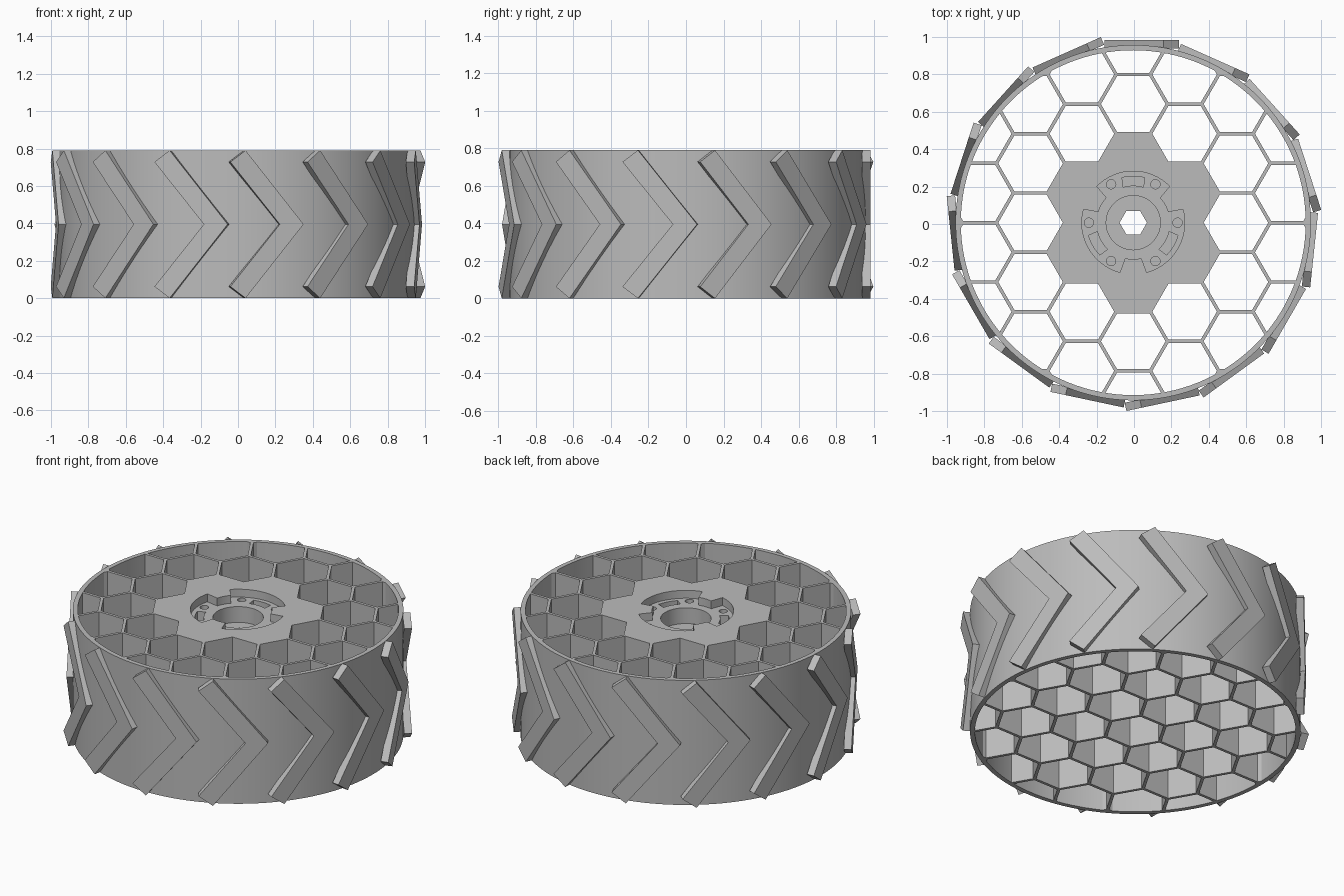
import bpy, bmesh
from math import cos, sin, radians, sqrt, hypot
from mathutils import Matrix, Vector

default = bpy.data.objects.get("Cube")
if default:
    bpy.data.objects.remove(default, do_unlink=True)

HEIGHT = 0.79
CENTRE = Vector((-0.004, 0.007, 0))
RIM_OUT, RIM_IN = 0.95, 0.922
PITCH, WALL = 0.317, 0.018
PLATE = 0.25          # thickness of the solid hub plate
POCKET = 0.05         # depth of the hub recess

grey = bpy.data.materials.new("light_grey")
grey.use_nodes = True
grey.diffuse_color = (0.5, 0.5, 0.5, 1)
grey.node_tree.nodes["Principled BSDF"].inputs["Base Color"].default_value = (0.5, 0.5, 0.5, 1)


def ring(radius, sides, cx=0, cy=0):
    return [(cx + radius * cos(radians(360 * i / sides)),
             cy + radius * sin(radians(360 * i / sides))) for i in range(sides)]


def arc(radius, start, end, steps=16):
    angles = [radians(start + (end - start) * i / steps) for i in range(steps + 1)]
    return [(radius * cos(a), radius * sin(a)) for a in angles]


def prism(bm, outline, low, high, matrix=Matrix()):
    """Extrude a flat outline between two heights."""
    a = [bm.verts.new(matrix @ Vector((x, y, low))) for x, y in outline]
    b = [bm.verts.new(matrix @ Vector((x, y, high))) for x, y in outline]
    bm.faces.new(a[::-1])
    bm.faces.new(b)
    for i in range(len(a)):
        j = (i + 1) % len(a)
        bm.faces.new((a[i], a[j], b[j], b[i]))


def make(name, bm):
    bmesh.ops.recalc_face_normals(bm, faces=bm.faces)
    mesh = bpy.data.meshes.new(name)
    bm.to_mesh(mesh)
    bm.free()
    mesh.materials.append(grey)
    obj = bpy.data.objects.new(name, mesh)
    bpy.context.collection.objects.link(obj)
    return obj


def solid(name, prisms):
    bm = bmesh.new()
    for outline, low, high in prisms:
        prism(bm, outline, low, high)
    return make(name, bm)


def combine(target, tool, operation):
    """Apply a boolean and throw the tool away."""
    mod = target.modifiers.new("cut", 'BOOLEAN')
    mod.operation, mod.solver, mod.object = operation, 'EXACT', tool
    graph = bpy.context.evaluated_depsgraph_get()
    mesh = bpy.data.meshes.new_from_object(target.evaluated_get(graph))
    target.modifiers.clear()
    target.data = mesh
    bpy.data.objects.remove(tool, do_unlink=True)


# Honeycomb openings; the seven middle ones stop beneath the hub plate
cells = []
for col in range(-3, 4):
    for row in range(-4, 5):
        x = col * PITCH * sqrt(3) / 2
        y = (row + 0.5 * (col % 2)) * PITCH
        distance = hypot(x, y)
        if distance < 1.0:
            top = HEIGHT - PLATE if distance < PITCH * 1.1 else HEIGHT + 0.1
            cells.append((ring((PITCH - WALL) / sqrt(3), 6, x, y), -0.1, top))
openings = solid("openings", cells)
combine(openings, solid("limit", [(ring(RIM_IN, 128), -0.2, HEIGHT + 0.2)]), 'INTERSECT')

# Wheel body: rim, honeycomb walls and hub plate
wheel = solid("wheel_body", [(ring(RIM_OUT, 128), 0, HEIGHT)])
combine(wheel, openings, 'DIFFERENCE')

# Three-lobed hub recess
lobes = []
for mid in (90, 210, 330):
    lobes += arc(0.275, mid - 45, mid + 45) + arc(0.195, mid + 47, mid + 73, 6)
floor = HEIGHT - POCKET
combine(wheel, solid("recess", [(lobes, floor, HEIGHT + 0.1)]), 'DIFFERENCE')

# Slots, screw holes and round seat in the recess floor
details = [(ring(0.145, 48), floor - 0.1, HEIGHT)]
for mid in (90, 210, 330):
    slot = arc(0.248, mid - 14, mid + 14) + arc(0.198, mid + 16, mid - 16)
    details.append((slot, floor - 0.06, HEIGHT))
for outline_angle in range(0, 360, 60):
    a = radians(outline_angle)
    details.append((ring(0.025, 16, 0.237 * cos(a), 0.237 * sin(a)), floor - 0.05, HEIGHT))
combine(wheel, solid("details", details), 'DIFFERENCE')

# Hexagonal axle bore
combine(wheel, solid("bore", [(ring(0.073, 6), 0.1, HEIGHT + 0.1)]), 'DIFFERENCE')

# Chevron treads: flat plates tangent to the rim
half = HEIGHT / 2
upper = [(0.155, 0), (-0.162, half), (-0.245, half - 0.062), (0.025, 0)]
chevron = upper + [(x, -y) for x, y in upper[2:0:-1]]
bm = bmesh.new()
for i in range(15):
    a = radians(90 + 24 * i)
    out, along = Vector((cos(a), sin(a), 0)), Vector((-sin(a), cos(a), 0))
    frame = Matrix((along, (0, 0, 1), out)).transposed().to_4x4()
    prism(bm, chevron, 0.932, 0.977, Matrix.Translation((0, 0, half)) @ frame)
treads = make("treads", bm)

# Centre the parts and shade them
for obj in (wheel, treads):
    obj.data.transform(Matrix.Translation(CENTRE))
    bpy.ops.object.select_all(action='DESELECT')
    obj.select_set(True)
    bpy.context.view_layer.objects.active = obj
    bpy.ops.object.shade_smooth_by_angle(angle=radians(25))
